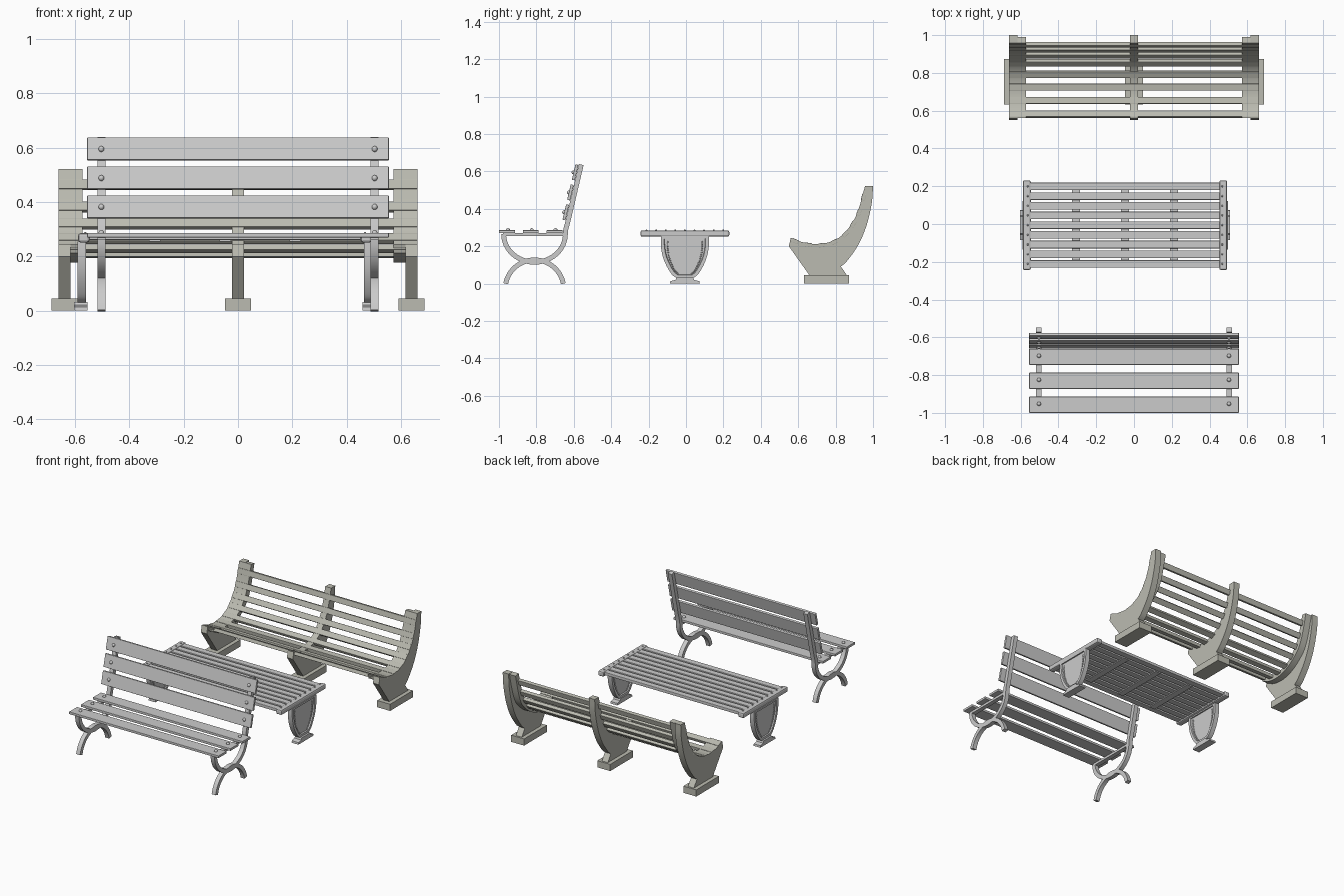
import bpy, bmesh, math
from mathutils import Vector

if "Cube" in bpy.data.objects:
    bpy.data.objects.remove(bpy.data.objects["Cube"])

olive = bpy.data.materials.new("olive_grey")
olive.diffuse_color = (0.50, 0.50, 0.44, 1)
olive.use_nodes = True
olive.node_tree.nodes["Principled BSDF"].inputs["Base Color"].default_value = olive.diffuse_color


def finish(name, bm, mat=None, smooth=False):
    bmesh.ops.recalc_face_normals(bm, faces=bm.faces)
    me = bpy.data.meshes.new(name)
    bm.to_mesh(me)
    bm.free()
    ob = bpy.data.objects.new(name, me)
    bpy.context.collection.objects.link(ob)
    if mat:
        me.materials.append(mat)
    if smooth:
        bpy.context.view_layer.objects.active = ob
        bpy.ops.object.select_all(action='DESELECT')
        ob.select_set(True)
        bpy.ops.object.shade_smooth_by_angle(angle=math.radians(35))
    return ob


def box(name, c, size, rot=0, bevel=0, mat=None):
    bm = bmesh.new()
    bmesh.ops.create_cube(bm, size=1)
    for v in bm.verts:
        v.co = Vector(v.co[i] * size[i] for i in range(3))
    if bevel:
        bmesh.ops.bevel(bm, geom=bm.edges[:], offset=bevel, segments=2, affect='EDGES', profile=0.5)
    ob = finish(name, bm, mat)
    ob.location = c
    ob.rotation_euler.x = rot
    return ob


def prism(name, pts, x, w, mat=None, inset=0, depth=0):
    """Extrude a (y, z) outline along x, optionally with recessed side panels."""
    bm = bmesh.new()
    f = bm.faces.new([bm.verts.new((x - w / 2, y, z)) for y, z in pts])
    r = bmesh.ops.extrude_face_region(bm, geom=[f])
    new = [g for g in r['geom'] if isinstance(g, bmesh.types.BMVert)]
    bmesh.ops.translate(bm, vec=(w, 0, 0), verts=new)
    bmesh.ops.recalc_face_normals(bm, faces=bm.faces)
    if inset:
        caps = [g for g in bm.faces if abs(g.normal.x) > 0.9]
        bmesh.ops.inset_individual(bm, faces=caps, thickness=inset)
        bmesh.ops.inset_individual(bm, faces=caps, thickness=0.003, depth=-depth)
    return finish(name, bm, mat, True)


def band(path, t):
    """Outline of a strip of thickness t along a path."""
    a, b = [], []
    for i, p in enumerate(path):
        d = (Vector(path[min(i + 1, len(path) - 1)]) - Vector(path[max(i - 1, 0)])).normalized()
        n = Vector((-d.y, d.x)) * t / 2
        a.append(tuple(Vector(p) + n))
        b.append(tuple(Vector(p) - n))
    return a + b[::-1]


def arc(cy, cz, ry, rz, a0, a1, n=24):
    return [(cy + ry * math.cos(math.radians(a0 + (a1 - a0) * i / n)),
             cz + rz * math.sin(math.radians(a0 + (a1 - a0) * i / n))) for i in range(n + 1)]


def smooth_path(p, n=4):
    """Catmull-Rom through the points."""
    q = [Vector(v) for v in p]
    q = [2 * q[0] - q[1]] + q + [2 * q[-1] - q[-2]]
    out = []
    for i in range(1, len(q) - 2):
        a, b, c, d = q[i - 1:i + 3]
        for k in range(n):
            t = k / n
            out.append(tuple(0.5 * (2 * b + (c - a) * t + (2 * a - 5 * b + 4 * c - d) * t * t
                                    + (3 * b - a - 3 * c + d) * t ** 3)))
    return out + [tuple(q[-2])]


def studs(name, places, r):
    bm = bmesh.new()
    for p in places:
        g = bmesh.ops.create_uvsphere(bm, u_segments=10, v_segments=6, radius=r)
        bmesh.ops.translate(bm, vec=p, verts=g['verts'])
    finish(name, bm, None, True)


# Front bench: boards, bolts and curved iron frames
bolts = []
tilt = -math.atan2(0.071, 0.303)
for y in (-0.957, -0.830, -0.703):
    box("seat_board", (0, y, 0.278), (1.11, 0.085, 0.016), bevel=0.002)
    bolts += [(s * 0.503, y + 0.005, 0.286) for s in (-1, 1)]
for z in (0.595, 0.488, 0.382):
    y = -0.631 + (z - 0.334) * 0.234 - 0.023
    box("back_board", (0, y, z), (1.11, 0.016, 0.085), tilt, 0.002)
    bolts += [(s * 0.503, y - 0.008, z) for s in (-1, 1)]
studs("bench_bolts", bolts, 0.011)
for x in (-0.503, 0.503):
    prism("bench_back_frame", band(arc(-0.81, 0.265, 0.165, 0.15, 180, 360)
          + [(-0.643, 0.29), (-0.631, 0.334), (-0.56, 0.637)], 0.026), x, 0.029)
    prism("bench_leg_arch", band(arc(-0.81, -0.03, 0.157, 0.157, 169, 11), 0.026), x, 0.029)
    box("seat_rail", (x, -0.812, 0.262), (0.029, 0.335, 0.016))

# Table: slats, cross bars, end rails
CX, CY = -0.0475, -0.006
for i in range(9):
    box("table_slat", (CX, CY + (i - 4) * 0.0513, 0.271), (1.03, 0.04, 0.02), bevel=0.003)
for x in (-0.306, CX, 0.211):
    box("table_cross_bar", (x, CY, 0.259), (0.042, 0.37, 0.008))

# Table legs: recessed shields with beads on flared feet
half = smooth_path([(0.128, 0.255), (0.128, 0.2), (0.118, 0.145), (0.098, 0.095), (0.07, 0.05), (0.045, 0.03)])
shield = [(CY + y, z) for y, z in half] + [(CY - y, z) for y, z in half[::-1]]
fh = [(0.045, 0.032), (0.05, 0.02), (0.078, 0.013), (0.08, 0.0)]
foot = [(CY + y, z) for y, z in fh] + [(CY - y, z) for y, z in fh[::-1]]
beads = []
for s in (-1, 1):
    box("table_end_rail", (CX + s * 0.52, CY, 0.268), (0.042, 0.475, 0.034), bevel=0.009)
    studs("rail_rivets", [(CX + s * 0.515, CY + (i - 4) * 0.0513, 0.285) for i in range(9)], 0.005)
    x = CX + s * 0.528
    prism("table_leg_shield", shield, x, 0.032, inset=0.018, depth=0.008)
    prism("table_leg_foot", foot, x + s * 0.003, 0.05)
    for y, z in half[1:-1]:
        k = 0.72
        for side in (-1, 1):
            for face in (-1, 1):
                beads.append((x + face * 0.008, CY + side * y * k, 0.05 + (z - 0.03) * 0.82))
studs("leg_beads", beads, 0.004)

# Rear bench: curved supports on block feet
top = smooth_path([(0.56, 0.245), (0.63, 0.22), (0.70, 0.212), (0.77, 0.223), (0.83, 0.255),
                   (0.88, 0.312), (0.92, 0.39), (0.957, 0.522)])
back = smooth_path([(1.0, 0.522), (0.993, 0.43), (0.965, 0.31), (0.92, 0.205), (0.86, 0.12), (0.828, 0.092)])
support = top + back + [(0.86, 0.045), (0.66, 0.045), (0.55, 0.2)]
for x in (-0.639, 0, 0.639):
    prism("rear_bench_support", support, x, 0.044, olive)
    box("rear_bench_foot", (x, 0.752, 0.0225), (0.096, 0.241, 0.045), mat=olive)

# Inner curved bearers beside the end supports
under = [(y + 0.034 * min(1, max(0, (z - 0.22) / 0.1)), z - 0.036 * min(1, max(0, (0.6 - z) / 0.4)))
         for y, z in top[:-1]] + [(0.991, 0.517)]
for x in (-0.595, 0.595):
    prism("rear_bench_bearer", top + under[::-1], x, 0.046, olive)

# Rear bench slats follow the curve of the supports
for y in (0.585, 0.655, 0.725, 0.79, 0.847, 0.887, 0.918, 0.942):
    for a, b in zip(top, top[1:]):
        if a[0] <= y <= b[0]:
            d = (Vector(b) - Vector(a)).normalized()
            z = a[1] + (b[1] - a[1]) * (y - a[0]) / (b[0] - a[0])
            box("rear_bench_slat", (0, y + d.y * 0.008, z - d.x * 0.008), (1.323, 0.036, 0.022),
                math.atan2(d.y, d.x), 0.002, olive)
            break
